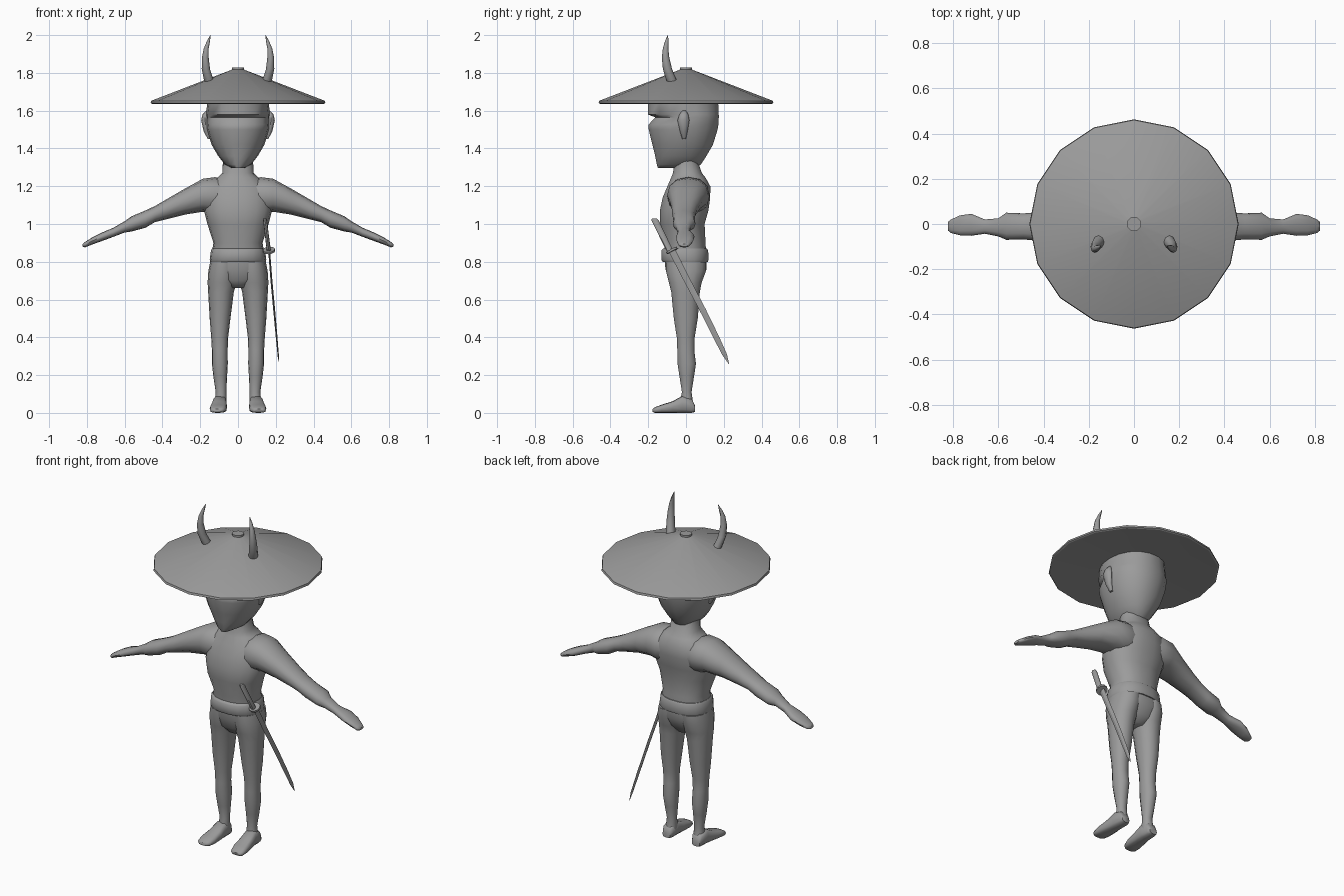
import bpy, bmesh, math
from mathutils import Vector

grey = bpy.data.materials.new("plain_grey")
grey.diffuse_color = (0.33, 0.33, 0.33, 1)


def finish(name, bm, mirror=False, angle=40):
    bmesh.ops.recalc_face_normals(bm, faces=bm.faces)
    me = bpy.data.meshes.new(name)
    bm.to_mesh(me)
    bm.free()
    me.materials.append(grey)
    ob = bpy.data.objects.new(name, me)
    bpy.context.collection.objects.link(ob)
    bpy.ops.object.select_all(action='DESELECT')
    bpy.context.view_layer.objects.active = ob
    ob.select_set(True)
    if angle:
        bpy.ops.object.shade_smooth_by_angle(angle=math.radians(angle))
    if mirror:
        ob.modifiers.new("mirror", 'MIRROR').use_mirror_merge = False
    return ob


def loft(name, axis, rings, n=14, power=2.3, mirror=False, angle=50):
    """Skin rounded sections; each ring is (position, low1, high1, low2, high2)."""
    bm = bmesh.new()
    loops = []

    def curve(v):
        return math.copysign(abs(v) ** (2 / power), v) if abs(v) > 1e-6 else 0

    for t, a0, a1, b0, b1 in rings:
        loop = []
        for i in range(n):
            w = 2 * math.pi * i / n
            p = [(a0 + a1) / 2 + (a1 - a0) / 2 * curve(math.cos(w)),
                 (b0 + b1) / 2 + (b1 - b0) / 2 * curve(math.sin(w))]
            p.insert(axis, t)
            loop.append(bm.verts.new(p))
        loops.append(loop)
    for lo, hi in zip(loops, loops[1:]):
        for i in range(n):
            j = (i + 1) % n
            bm.faces.new((lo[i], lo[j], hi[j], hi[i]))
    bm.faces.new(loops[0])
    bm.faces.new(loops[-1])
    return finish(name, bm, mirror, angle)


def wide(rows):
    """Sections symmetric in x: (z, half width, front, back)."""
    return [(z, -w, w, f, b) for z, w, f, b in rows]


X, Y, Z = 0, 1, 2

# Torso, neck and pelvis
loft("torso", Z, wide([
    (0.66, 0.04, -0.06, 0.05), (0.70, 0.12, -0.09, 0.08), (0.76, 0.15, -0.11, 0.11),
    (0.81, 0.145, -0.115, 0.11), (0.90, 0.13, -0.115, 0.105), (1.00, 0.162, -0.14, 0.10),
    (1.07, 0.18, -0.14, 0.12), (1.14, 0.18, -0.125, 0.13), (1.20, 0.165, -0.10, 0.13),
    (1.245, 0.11, -0.08, 0.105), (1.27, 0.082, -0.07, 0.085), (1.34, 0.08, -0.06, 0.06)]),
    n=18)

# Belt
loft("belt", Z, wide([(0.80, 0.147, -0.125, 0.117), (0.81, 0.15, -0.132, 0.121),
                      (0.86, 0.143, -0.132, 0.119), (0.87, 0.137, -0.122, 0.112)]), n=18)

# Head with a recessed eye band
loft("head", Z, wide([
    (1.297, 0.035, -0.15, 0.05), (1.315, 0.07, -0.156, 0.08), (1.36, 0.105, -0.165, 0.11),
    (1.42, 0.14, -0.18, 0.145), (1.50, 0.165, -0.20, 0.17), (1.527, 0.168, -0.20, 0.174),
    (1.565, 0.17, -0.165, 0.176), (1.58, 0.17, -0.205, 0.176), (1.66, 0.16, -0.205, 0.172)]),
    n=18, power=2.15)

# Ears
loft("ear", Z, [(1.45, 0.145, 0.16, -0.02, 0.0), (1.49, 0.15, 0.182, -0.032, 0.008),
                (1.55, 0.155, 0.195, -0.045, 0.018), (1.58, 0.155, 0.188, -0.035, 0.012),
                (1.60, 0.155, 0.17, -0.02, 0.0)], n=8, mirror=True)

# Arms with sleeve cuff and mitten hand
loft("arm", X, [
    (0.06, -0.09, 0.11, 1.07, 1.225), (0.12, -0.10, 0.125, 1.05, 1.248),
    (0.185, -0.10, 0.118, 1.065, 1.24), (0.28, -0.085, 0.085, 1.05, 1.188),
    (0.38, -0.075, 0.06, 1.025, 1.13), (0.44, -0.073, 0.05, 1.01, 1.095),
    (0.49, -0.068, 0.047, 0.98, 1.072), (0.565, -0.07, 0.05, 0.96, 1.04),
    (0.60, -0.055, 0.025, 0.955, 1.015), (0.66, -0.043, 0.02, 0.932, 0.98),
    (0.72, -0.052, 0.045, 0.91, 0.955), (0.77, -0.05, 0.038, 0.892, 0.93),
    (0.81, -0.04, 0.02, 0.876, 0.905), (0.822, -0.03, 0.01, 0.88, 0.895)],
    n=12, mirror=True)

# Legs
loft("leg", Z, [
    (0.80, 0.0, 0.147, -0.11, 0.11), (0.75, 0.0, 0.157, -0.108, 0.108),
    (0.69, 0.008, 0.161, -0.093, 0.085), (0.64, 0.022, 0.158, -0.08, 0.075),
    (0.50, 0.04, 0.15, -0.066, 0.064), (0.40, 0.052, 0.142, -0.05, 0.047),
    (0.33, 0.055, 0.138, -0.047, 0.045), (0.26, 0.054, 0.138, -0.046, 0.054),
    (0.19, 0.058, 0.13, -0.035, 0.043), (0.11, 0.062, 0.118, -0.022, 0.03),
    (0.07, 0.06, 0.122, -0.03, 0.036), (0.03, 0.062, 0.125, -0.03, 0.04)],
    n=14, power=2.1, mirror=True)

# Feet
loft("foot", Y, [
    (0.047, 0.072, 0.122, 0.005, 0.04), (0.03, 0.062, 0.13, 0.0, 0.075),
    (-0.02, 0.06, 0.134, 0.0, 0.09), (-0.07, 0.058, 0.142, 0.0, 0.062),
    (-0.13, 0.06, 0.15, 0.0, 0.043), (-0.165, 0.07, 0.148, 0.0, 0.03),
    (-0.177, 0.085, 0.135, 0.005, 0.02)], n=12, power=3, mirror=True)

# Wide sixteen-sided straw hat with a small top knob
loft("hat", Z, [(z, -r, r, -r, r) for r, z in
                ((0.03, 1.665), (0.455, 1.636), (0.463, 1.64), (0.46, 1.652), (0.03, 1.818))],
     n=16, power=2, angle=25)
loft("hat_knob", Z, [(z, -0.032, 0.032, -0.032, 0.032) for z in (1.79, 1.828)],
     n=12, power=2)

# Curved horns
loft("horn", Z, [(z, x - r, x + r, y - r * 1.1, y + r * 1.1) for z, x, y, r in (
    (1.73, 0.145, -0.065, 0.024), (1.77, 0.157, -0.08, 0.025), (1.82, 0.17, -0.098, 0.022),
    (1.88, 0.173, -0.108, 0.018), (1.93, 0.168, -0.108, 0.013),
    (1.97, 0.156, -0.102, 0.008), (2.0, 0.145, -0.096, 0.001))],
    n=8, power=2, mirror=True)

# Sword hung on one hip
loft("sword_handle", Z, [(1.03, 0.133, 0.15, -0.18, -0.155), (1.02, 0.133, 0.153, -0.183, -0.145),
                         (0.86, 0.152, 0.174, -0.105, -0.068)], n=8)
loft("sword_blade", Z, [
    (0.87, 0.159, 0.169, -0.10, -0.06), (0.70, 0.172, 0.182, -0.012, 0.026),
    (0.55, 0.186, 0.196, 0.068, 0.104), (0.40, 0.20, 0.209, 0.144, 0.177),
    (0.31, 0.209, 0.216, 0.190, 0.217), (0.26, 0.2145, 0.2155, 0.225, 0.228)],
    n=4, power=2, angle=0)
bm = bmesh.new()
turn = Vector((0.08, 0.46, -0.88)).to_track_quat('Z', 'Y').to_matrix().to_4x4()
turn.translation = (0.164, -0.075, 0.86)
bmesh.ops.create_cone(bm, cap_ends=True, segments=10, radius1=0.032, radius2=0.032,
                      depth=0.012, matrix=turn)
finish("sword_guard", bm)
